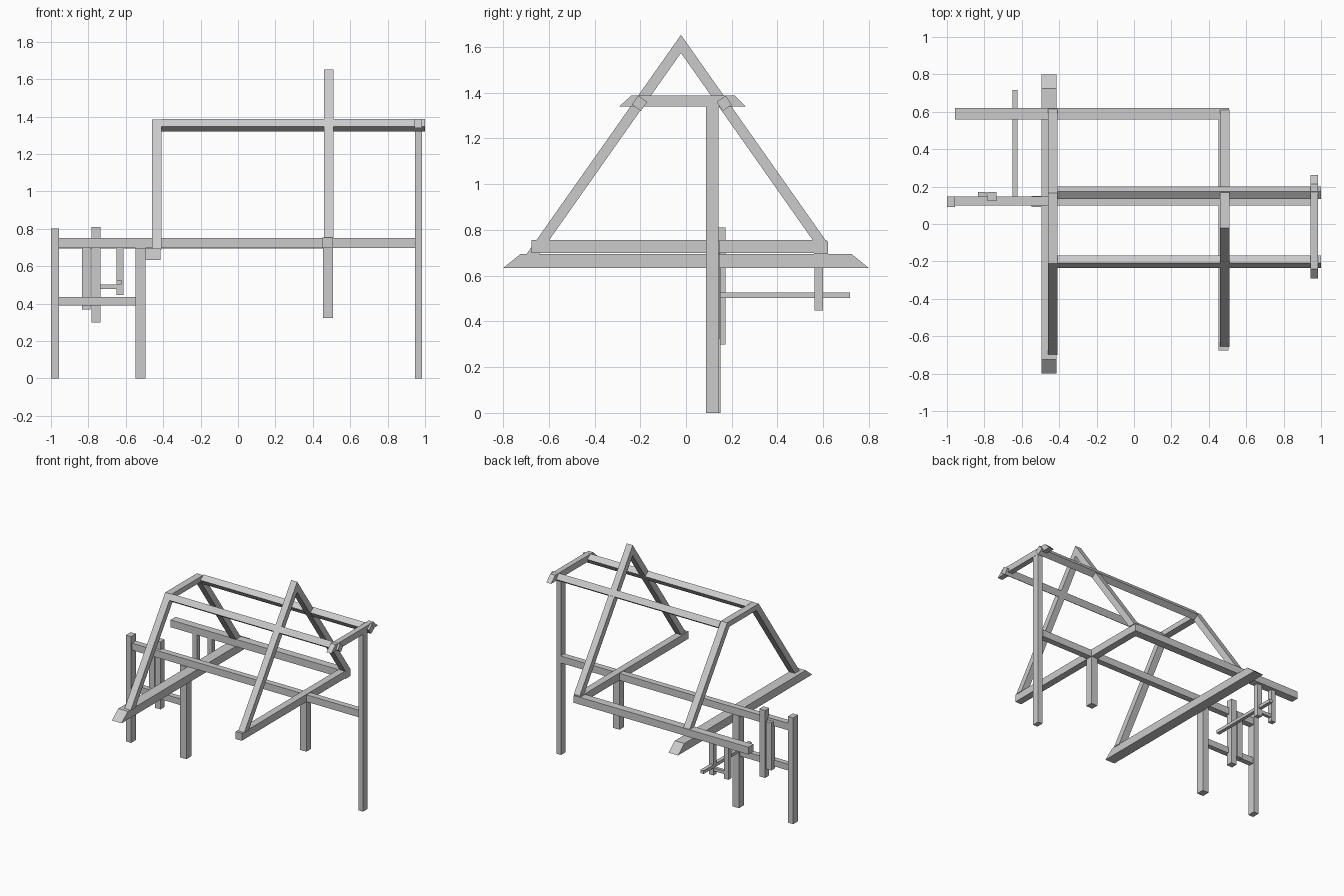
import bpy, bmesh
from math import atan

if "Cube" in bpy.data.objects:
    bpy.data.objects.remove(bpy.data.objects["Cube"])

SLOPE = 1.42                 # roof pitch
APEX_Y, APEX_Z = -0.022, 1.653
DEPTH = 0.079                # rafter depth measured vertically


def prism(name, pts, x0, x1):
    """Extrude a (y, z) profile along x."""
    bm = bmesh.new()
    base = bm.faces.new([bm.verts.new((x0, y, z)) for y, z in pts])
    ext = bmesh.ops.extrude_face_region(bm, geom=[base])
    moved = [v for v in ext["geom"] if isinstance(v, bmesh.types.BMVert)]
    bmesh.ops.translate(bm, verts=moved, vec=(x1 - x0, 0, 0))
    bmesh.ops.recalc_face_normals(bm, faces=bm.faces)
    me = bpy.data.meshes.new(name)
    bm.to_mesh(me)
    bm.free()
    ob = bpy.data.objects.new(name, me)
    bpy.context.collection.objects.link(ob)
    return ob


def beam(name, x0, x1, y0, y1, z0, z1):
    return prism(name, [(y0, z0), (y1, z0), (y1, z1), (y0, z1)], x0, x1)


def rafter(name, side, x0, x1, z_foot, z_top=None):
    """Sloping timber on one side of the ridge (side = -1 front, 1 back)."""
    def outer(z):
        return APEX_Y + side * (APEX_Z - z) / SLOPE

    def inner(z):
        return APEX_Y + side * (APEX_Z - DEPTH - z) / SLOPE
    if z_top is None:        # plumb cut at the ridge
        top = [(APEX_Y, APEX_Z), (APEX_Y, APEX_Z - DEPTH)]
    else:                    # level cut below the collar
        top = [(outer(z_top), z_top), (inner(z_top), z_top)]
    return prism(name, top + [(inner(z_foot), z_foot), (outer(z_foot), z_foot)], x0, x1)


# Posts
beam("right_tall_post", 0.946, 0.984, 0.088, 0.142, 0, 1.34)
beam("left_end_post", -1.0, -0.957, 0.09, 0.148, 0, 0.803)
beam("left_inner_post", -0.548, -0.495, 0.09, 0.15, 0, 0.697)
beam("short_hanging_post", 0.454, 0.508, 0.092, 0.146, 0.324, 0.70)

# Long horizontal timbers
beam("middle_beam", -0.957, 0.946, 0.10, 0.146, 0.697, 0.75)
beam("back_plate", -0.957, 0.507, 0.56, 0.62, 0.695, 0.75)
beam("lower_rail", -0.957, -0.548, 0.10, 0.14, 0.39, 0.437)

# Cross timbers
beam("truss_cross_beam", 0.452, 0.505, -0.675, 0.615, 0.699, 0.755)
prism("left_tie_beam", [(-0.80, 0.633), (0.80, 0.633), (0.725, 0.694), (-0.725, 0.694)],
      -0.494, -0.414)
prism("right_collar", [(-0.292, 1.34), (0.262, 1.34), (0.214, 1.387), (-0.24, 1.387)],
      0.944, 0.985)
prism("left_collar", [(-0.239, 1.345), (0.195, 1.345), (0.167, 1.385), (-0.211, 1.385)],
      -0.461, -0.408)

# Rafters: full truss and cut-off left frame
for side, label in ((-1, "front"), (1, "back")):
    rafter(label + "_truss_rafter", side, 0.461, 0.511, 0.752)
    rafter(label + "_left_rafter", side, -0.461, -0.408, 0.69 if side < 0 else 0.748, 1.345)

# Purlins, turned to the roof pitch
for side, label in ((-1, "front"), (1, "back")):
    cy = APEX_Y + 0.004 + side * 0.185
    p = beam(label + "_purlin", -0.41, 1.0, -0.024, 0.024, -0.024, 0.024)
    p.rotation_euler[0] = -side * atan(SLOPE)
    p.location = (0, cy, 1.354)

# Stakes beside the middle beam
beam("short_stake", -0.834, -0.788, 0.125, 0.172, 0.37, 0.73)
beam("tall_stake", -0.782, -0.734, 0.123, 0.172, 0.30, 0.81)

# Small rack hanging from the back plate
for name, x in (("left_hanger", -0.756), ("right_hanger", -0.631)):
    beam(name, x - 0.019, x + 0.019, 0.563, 0.60, 0.447, 0.697)
beam("rack_bar", -0.74, -0.648, 0.57, 0.594, 0.478, 0.502)
beam("rack_rod", -0.65, -0.623, 0.145, 0.717, 0.503, 0.527)
